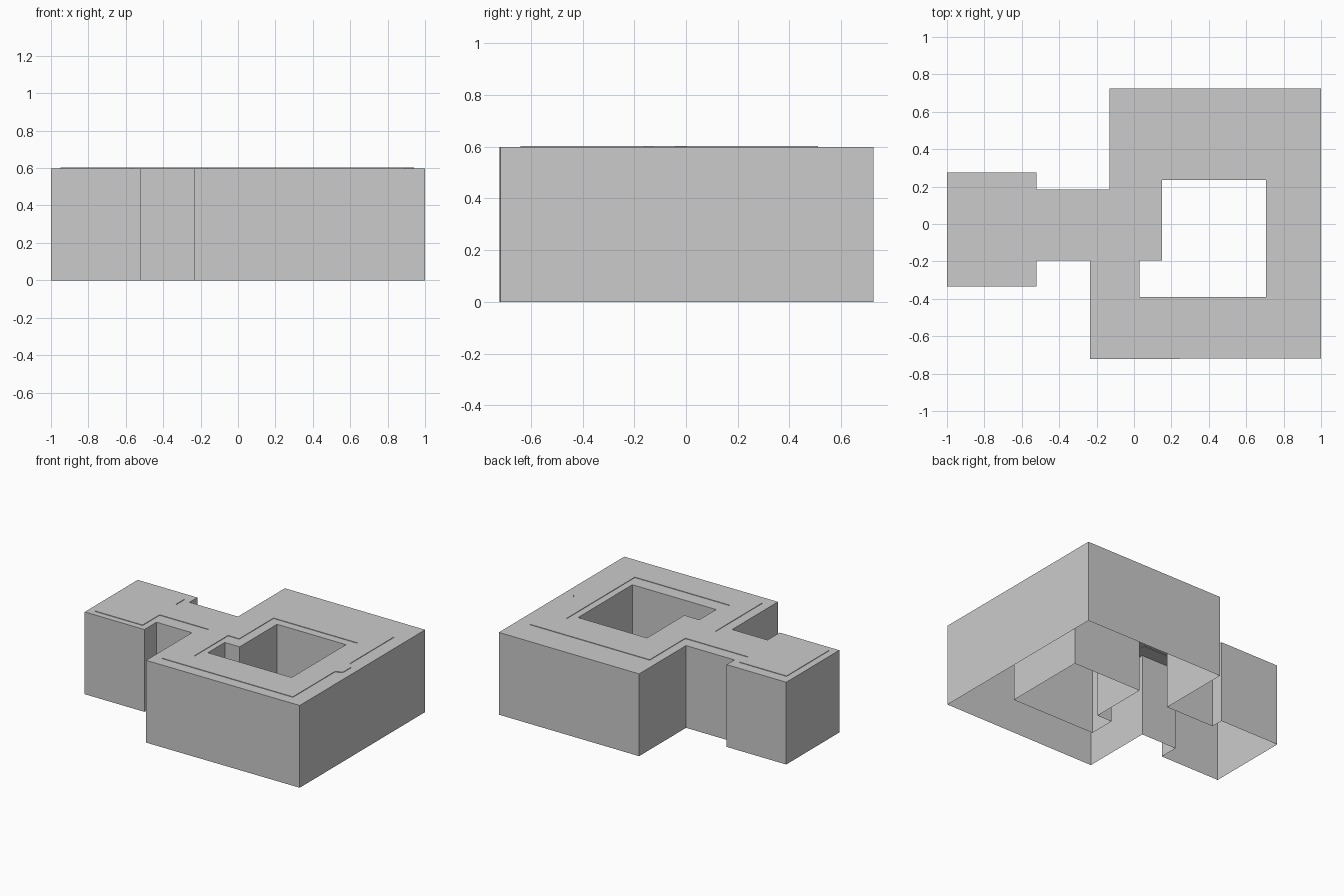
import bpy, bmesh

if "Cube" in bpy.data.objects:
    bpy.data.objects.remove(bpy.data.objects["Cube"])

WALL_TOP, ROOF_TOP = 0.599, 0.603

# Plan outlines: outer walls, courtyard, and the slightly raised roof panel
outer = [(-1, -.335), (-.52, -.335), (-.52, -.195), (-.235, -.195), (-.235, -.722), (1, -.718),
         (1, .725), (-.13, .725), (-.13, .185), (-.52, .185), (-.52, .275), (-1, .275)]
court = [(.03, -.39), (.705, -.39), (.705, .235), (.15, .235), (.15, -.195), (.03, -.195)]
panel_outer = [(-.95, -.29), (-.565, -.29), (-.565, -.095), (-.165, -.095), (-.165, -.64),
               (.89, -.64), (.89, -.16), (.94, -.13), (.94, -.04), (.9, 0), (.9, .51),
               (-.065, .51), (-.065, .1), (-.57, .1), (-.57, .2), (-.95, .2)]
panel_court = [(-.01, -.49), (.755, -.49), (.755, .295), (.08, .295), (.08, -.1), (-.01, -.1)]

bm = bmesh.new()


def loop(points, z):
    return [bm.verts.new((x, y, z)) for x, y in points]


def ring_edges(verts):
    pairs = zip(verts, verts[1:] + verts[:1])
    return [bm.edges.get(p) or bm.edges.new(p) for p in pairs]


def bridge(low, high):
    n = len(low)
    for i in range(n):
        j = (i + 1) % n
        bm.faces.new((low[i], low[j], high[j], high[i]))


def fill(a, b):
    bmesh.ops.triangle_fill(bm, edges=ring_edges(a) + ring_edges(b),
                            use_beauty=True, normal=(0, 0, 1))


# Walls, open underneath
tops = []
for pts in (outer, court):
    low, high = loop(pts, 0), loop(pts, WALL_TOP)
    bridge(low, high)
    tops.append(high)

# Roof rim, tiny step and raised panel
panels = []
for pts, wall_top in ((panel_outer, tops[0]), (panel_court, tops[1])):
    low, high = loop(pts, WALL_TOP), loop(pts, ROOF_TOP)
    fill(wall_top, low)
    bridge(low, high)
    panels.append(high)
fill(*panels)

# Consistent outward normals, roof facing up
bmesh.ops.recalc_face_normals(bm, faces=bm.faces)
bm.normal_update()
if sum(f.normal.z * f.calc_area() for f in bm.faces) < 0:
    bmesh.ops.reverse_faces(bm, faces=bm.faces)
bmesh.ops.dissolve_limit(bm, angle_limit=0.001, verts=bm.verts, edges=bm.edges)

mesh = bpy.data.meshes.new("courtyard_building")
bm.to_mesh(mesh)
bm.free()
building = bpy.data.objects.new("courtyard_building", mesh)
bpy.context.collection.objects.link(building)
